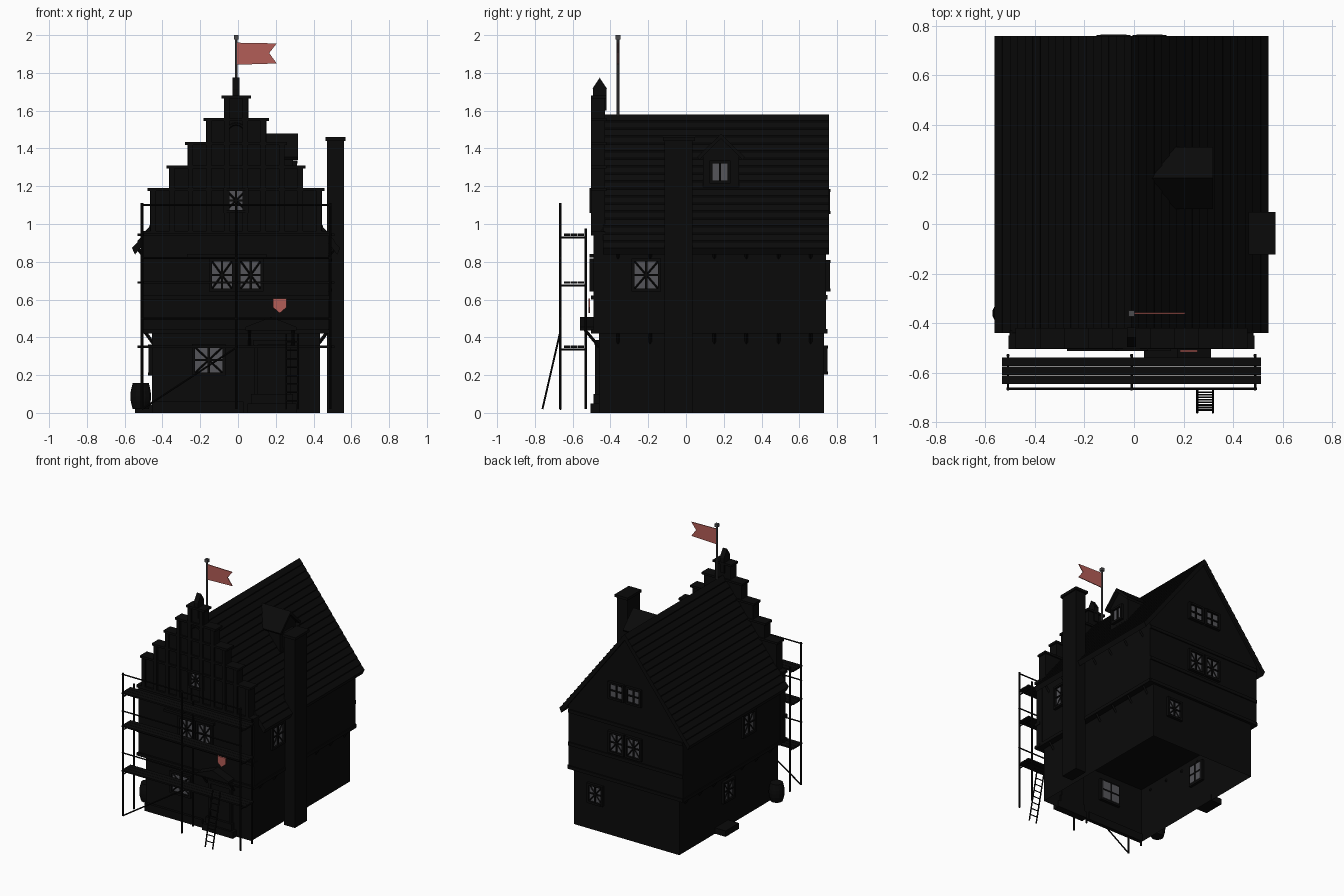
import bpy, bmesh, math
from mathutils import Matrix, Vector

cube = bpy.data.objects.get("Cube")
if cube:
    bpy.data.objects.remove(cube, do_unlink=True)

CX = -0.01  # centre line of the house


def material(name, color):
    m = bpy.data.materials.new(name)
    m.use_nodes = True
    m.diffuse_color = (*color, 1)
    m.node_tree.nodes["Principled BSDF"].inputs["Base Color"].default_value = (*color, 1)
    return m


DARK = material("soot_black", (0.003, 0.003, 0.003))
GLASS = material("window_grey", (0.09, 0.09, 0.1))
METAL = material("pole_grey", (0.07, 0.07, 0.075))
RED = material("flag_red", (0.45, 0.11, 0.095))


def finish(name, bm, mat, matrix=None):
    bmesh.ops.recalc_face_normals(bm, faces=bm.faces)
    mesh = bpy.data.meshes.new(name)
    bm.to_mesh(mesh)
    bm.free()
    mesh.materials.append(mat)
    ob = bpy.data.objects.new(name, mesh)
    bpy.context.collection.objects.link(ob)
    if matrix:
        ob.matrix_world = matrix
    return ob


def box(name, x, y, z, mat=DARK, matrix=None, open_bottom=False):
    """Box from (min, max) pairs."""
    bm = bmesh.new()
    bmesh.ops.create_cube(bm, size=1)
    for v in bm.verts:
        v.co = [(r[0] + r[1]) / 2 + c * (r[1] - r[0]) for r, c in zip((x, y, z), v.co)]
    if open_bottom:
        low = [f for f in bm.faces if all(v.co.z < z[0] + 1e-4 for v in f.verts)]
        bmesh.ops.delete(bm, geom=low, context='FACES_ONLY')
    return finish(name, bm, mat, matrix)


def prism(name, pts, axis, a, b, mat=DARK):
    """Profile of (across, z) points pushed along x or y."""
    def place(p, d):
        return (d, p[0], p[1]) if axis == 'x' else (p[0], d, p[1])
    bm = bmesh.new()
    f = bm.faces.new([bm.verts.new(place(p, a)) for p in pts])
    ext = bmesh.ops.extrude_face_region(bm, geom=[f])
    move = Vector(place((0, 0), b - a))
    bmesh.ops.translate(bm, vec=move, verts=[v for v in ext["geom"] if isinstance(v, bmesh.types.BMVert)])
    return finish(name, bm, mat)


def rod(name, p, q, r=0.007, mat=DARK, sides=8, r2=None, matrix=None):
    p, q = Vector(p), Vector(q)
    d = q - p
    bm = bmesh.new()
    bmesh.ops.create_cone(bm, cap_ends=True, segments=sides, radius1=r,
                          radius2=r if r2 is None else r2, depth=d.length)
    bmesh.ops.transform(bm, verts=bm.verts, matrix=Matrix.Translation((p + q) / 2)
                        @ d.to_track_quat('Z', 'Y').to_matrix().to_4x4())
    return finish(name, bm, mat, matrix)


def window(name, pos, turn, w, h, star=True):
    """Framed window; unturned it faces -y."""
    m = Matrix.Translation(pos) @ Matrix.Rotation(math.radians(turn), 4, 'Z')
    a, b, t = w / 2, h / 2, 0.016
    box(name + "_glass", (-a, a), (-0.006, 0.025), (-b, b), GLASS, m)
    for s in (-1, 1):
        box(name + "_jamb", sorted((s * a, s * (a + t))), (-0.02, 0.02), (-b - t, b + t), DARK, m)
        box(name + "_rail", (-a, a), (-0.022, 0.02), sorted((s * b, s * (b + t))), DARK, m)
        if star:
            rod(name + "_diagonal", (-a, -0.007, -s * b), (a, -0.007, s * b), 0.005, DARK, 4, None, m)
    box(name + "_mullion", (-0.006, 0.006), (-0.014, 0.028), (-b, b), DARK, m)
    if h > 0.095 or star:
        box(name + "_transom", (-a, a), (-0.014, 0.028), (-0.005, 0.005), DARK, m)


# House body: ground storey and jettied upper storey with gable
box("ground_storey", (CX - 0.445, CX + 0.445), (-0.46, 0.73), (0, 0.43), open_bottom=True)
prism("upper_storey", [(CX - 0.485, 0.42), (CX + 0.485, 0.42), (CX + 0.485, 0.93),
                       (CX, 1.555), (CX - 0.485, 0.93)], 'y', -0.45, 0.742)
for z in (0.42, 0.6, 0.85):
    box("back_beam", (CX - 0.485, CX + 0.485), (0.73, 0.75), (z, z + 0.025))
for s in (-1, 1):
    box("side_beam", sorted((CX + s * 0.44, CX + s * 0.492)), (-0.45, 0.745), (0.42, 0.445))
    for i in range(7):
        y = -0.36 + i * 0.17
        rod("jetty_bracket", (CX + s * 0.44, y, 0.37), (CX + s * 0.48, y, 0.425), 0.009, DARK, 4)
        rod("eave_bracket", (CX + s * 0.48, y, 0.82), (CX + s * 0.53, y, 0.88), 0.009, DARK, 4)

# Tiled roof with stepped courses
N = 18
side = []
for i in range(N):
    for t, lift in ((i / N, 0), ((i + 0.98) / N, 0.007)):
        side.append((0.552 * t, 1.58 - 0.715 * t + lift))
side += [(0.535, 0.838)]
profile = [(CX + x, z) for x, z in side] + [(CX, 1.535)] + [(CX - x, z) for x, z in side[:0:-1]]
prism("roof", profile, 'y', -0.44, 0.757)

# Stepped front gable with caps and pilasters
box("front_facade", (CX - 0.49, CX + 0.49), (-0.49, -0.43), (0.42, 0.96))
for i, (half, top) in enumerate([(0.065, 1.68), (0.16, 1.56), (0.257, 1.435), (0.355, 1.31), (0.455, 1.19)]):
    box("gable_step", (CX - half, CX + half), (-0.49, -0.43), (0.94, top))
    box("step_cap", (CX - half - 0.013, CX + half + 0.013), (-0.502, -0.42), (top - 0.016, top))
    for s in (-1, 1):
        x = CX + s * (half - 0.016)
        box("gable_pilaster", (x - 0.014, x + 0.014), (-0.504, -0.48), (0.96, top - 0.016))
box("pinnacle", (CX - 0.018, CX + 0.018), (-0.492, -0.422), (1.6, 1.72))
prism("pinnacle_roof", [(-0.496, 1.715), (-0.418, 1.715), (-0.457, 1.775)], 'x', CX - 0.018, CX + 0.018)
for z in (0.42, 0.6, 0.94):
    box("string_course", (CX - 0.495, CX + 0.495), (-0.504, -0.45), (z, z + 0.022))
arch = [(CX + 0.05 * math.cos(k * math.pi / 8), -0.492, 1.48 + 0.05 * math.sin(k * math.pi / 8)) for k in range(9)]
for p, q in zip(arch, arch[1:]):
    rod("niche_arch", p, q, 0.008, DARK, 6)
for s in (-1, 1):
    rod("niche_side", (CX + s * 0.05, -0.492, 1.28), (CX + s * 0.05, -0.492, 1.48), 0.008, DARK, 6)

# Windows
for x in (-0.085, 0.067):
    window("front_upper_window", (x, -0.49, 0.73), 0, 0.105, 0.145)
window("front_gable_window", (CX, -0.49, 1.125), 0, 0.1, 0.1)
window("front_ground_window", (-0.155, -0.46, 0.28), 0, 0.145, 0.135)
box("window_hood", (-0.27, 0.15), (-0.512, -0.48), (0.822, 0.84))
for s in (-1, 1):
    window("back_upper_window", (CX + s * 0.073, 0.742, 0.725), 180, 0.105, 0.135)
    window("back_gable_window", (CX + s * 0.073, 0.742, 1.12), 180, 0.1, 0.1, False)
window("back_ground_window", (0.25, 0.73, 0.28), 180, 0.1, 0.12)
window("right_upper_window", (0.475, -0.21, 0.73), 90, 0.125, 0.145)
window("left_upper_window", (-0.495, -0.04, 0.73), -90, 0.125, 0.145)
window("left_ground_window", (-0.455, 0.15, 0.28), -90, 0.11, 0.13)

# Dormer
box("dormer_body", (0.06, 0.292), (0.09, 0.28), (1.15, 1.38))
prism("dormer_gable", [(0.09, 1.375), (0.28, 1.375), (0.185, 1.455)], 'x', 0.06, 0.292)
prism("dormer_roof", [(0.06, 1.355), (0.185, 1.478), (0.31, 1.355), (0.3, 1.34),
                      (0.185, 1.452), (0.07, 1.34)], 'x', 0.07, 0.318)
window("dormer_window", (0.292, 0.18, 1.275), 90, 0.08, 0.088, False)

# Chimney
box("chimney", (0.47, 0.56), (-0.113, 0.035), (0, 1.45))
box("chimney_cap", (0.462, 0.57), (-0.122, 0.048), (1.44, 1.46))

# Door, steps and canopy
box("door", (0.1, 0.26), (-0.472, -0.45), (0.08, 0.36))
for x in (0.085, 0.26):
    box("door_jamb", (x, x + 0.018), (-0.482, -0.45), (0.05, 0.38))
box("door_lintel", (0.08, 0.283), (-0.485, -0.45), (0.36, 0.385))
box("door_step_low", (0.05, 0.31), (-0.505, -0.45), (0, 0.05))
box("door_step_high", (0.07, 0.29), (-0.49, -0.45), (0.05, 0.1))
prism("door_canopy", [(0.04, 0.435), (0.31, 0.435), (0.31, 0.455), (0.175, 0.508), (0.04, 0.455)],
      'y', -0.56, -0.46)
for x in (0.06, 0.29):
    rod("canopy_brace", (x, -0.46, 0.35), (x, -0.535, 0.44), 0.008, DARK, 4)
box("front_plinth", (-0.455, 0.03), (-0.478, -0.45), (0, 0.06))
box("side_step", (-0.545, -0.45), (0.14, 0.3), (0, 0.045))

# Shield sign
prism("shield", [(0.186, 0.605), (0.256, 0.605), (0.256, 0.558), (0.221, 0.528), (0.186, 0.558)],
      'y', -0.516, -0.507, RED)

# Flag
rod("flag_pole", (CX, -0.36, 1.56), (CX, -0.36, 1.985), 0.007, METAL)
box("pole_cap", (CX - 0.012, CX + 0.012), (-0.372, -0.348), (1.976, 2.0), METAL)
prism("flag", [(CX, 1.96), (0.205, 1.956), (0.165, 1.905), (0.205, 1.85), (CX, 1.843)],
      'y', -0.363, -0.357, RED)

# Scaffold
for x in (-0.508, CX, 0.488):
    rod("front_standard", (x, -0.665, 0.02), (x, -0.665, 1.11))
    rod("back_standard", (x, -0.53, 0.02), (x, -0.53, 0.975))
    for z in (0.335, 0.675, 0.928):
        rod("scaffold_ledger", (x, -0.67, z), (x, -0.525, z), 0.005)
for z in (0.35, 0.69, 0.943):
    for k in range(3):
        y = -0.645 + k * 0.036
        box("scaffold_plank", (-0.532, 0.512), (y, y + 0.034), (z - 0.006, z + 0.006))
for z in (0.5, 0.82, 1.1):
    rod("guard_rail", (-0.515, -0.665, z), (0.495, -0.665, z), 0.005)
rod("scaffold_brace", (-0.508, -0.665, 0.02), (CX, -0.665, 0.345), 0.005)

# Ladder
foot, head = Vector((0, -0.76, 0.02)), Vector((0, -0.668, 0.42))
for x in (0.255, 0.318):
    rod("ladder_rail", foot + Vector((x, 0, 0)), head + Vector((x, 0, 0)), 0.005, DARK, 6)
for k in range(1, 9):
    p = foot.lerp(head, k / 9)
    rod("ladder_rung", p + Vector((0.255, 0, 0)), p + Vector((0.318, 0, 0)), 0.004, DARK, 6)

# Barrel
rings = [(0.044, 0.02), (0.054, 0.06), (0.056, 0.088), (0.054, 0.115), (0.044, 0.157)]
for (r1, z1), (r2, z2) in zip(rings, rings[1:]):
    rod("barrel_stave_ring", (-0.515, -0.36, z1), (-0.515, -0.36, z2), r1, DARK, 14, r2)
